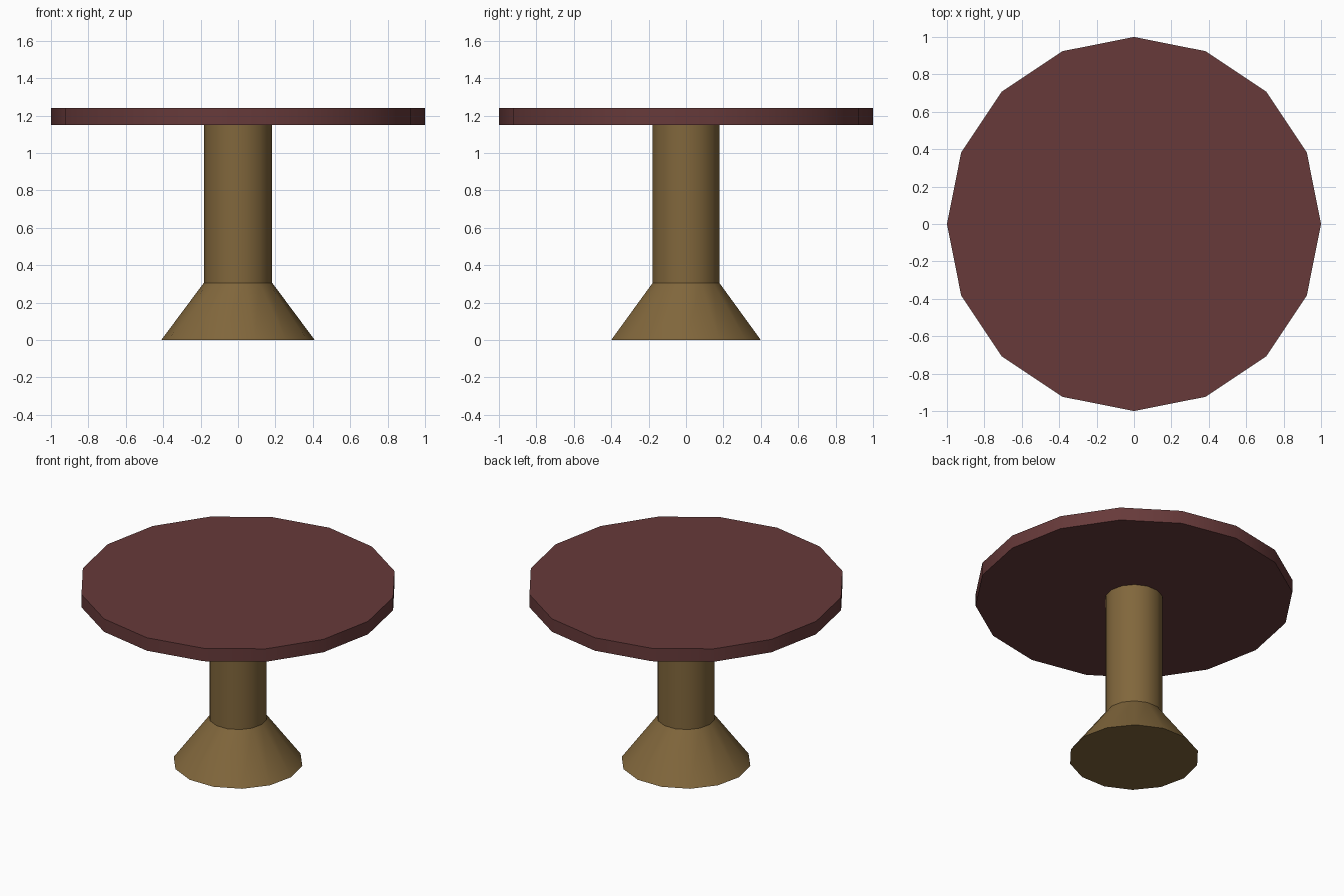
import bpy, bmesh, math

if "Cube" in bpy.data.objects:
    bpy.data.objects.remove(bpy.data.objects["Cube"])


def material(name, color):
    m = bpy.data.materials.new(name)
    m.diffuse_color = (*color, 1)
    m.use_nodes = True
    m.node_tree.nodes["Principled BSDF"].inputs["Base Color"].default_value = m.diffuse_color
    return m


def lathe(name, profile, sides, mat, smooth=None):
    """Closed solid from (radius, z) rings, capped at both ends."""
    bm = bmesh.new()
    rings = []
    for r, z in profile:
        rings.append([bm.verts.new((r * math.cos(math.tau * i / sides),
                                    r * math.sin(math.tau * i / sides), z))
                      for i in range(sides)])
    for a, b in zip(rings, rings[1:]):
        for i in range(sides):
            j = (i + 1) % sides
            bm.faces.new((a[i], a[j], b[j], b[i]))
    bm.faces.new(rings[0][::-1])
    bm.faces.new(rings[-1])
    me = bpy.data.meshes.new(name)
    bm.to_mesh(me)
    bm.free()
    me.materials.append(mat)
    ob = bpy.data.objects.new(name, me)
    bpy.context.collection.objects.link(ob)
    if smooth:
        bpy.ops.object.select_all(action='DESELECT')
        ob.select_set(True)
        bpy.context.view_layer.objects.active = ob
        bpy.ops.object.shade_smooth_by_angle(angle=math.radians(smooth))
    return ob


maroon = material("maroon", (0.135, 0.042, 0.042))
ochre = material("ochre", (0.22, 0.135, 0.045))

# Round top
lathe("table_top", [(1.0, 1.15), (1.0, 1.24)], 16, maroon, 30)

# Column with flared foot
lathe("pedestal", [(0.41, 0), (0.183, 0.305), (0.183, 1.15)], 14, ochre, 30)
